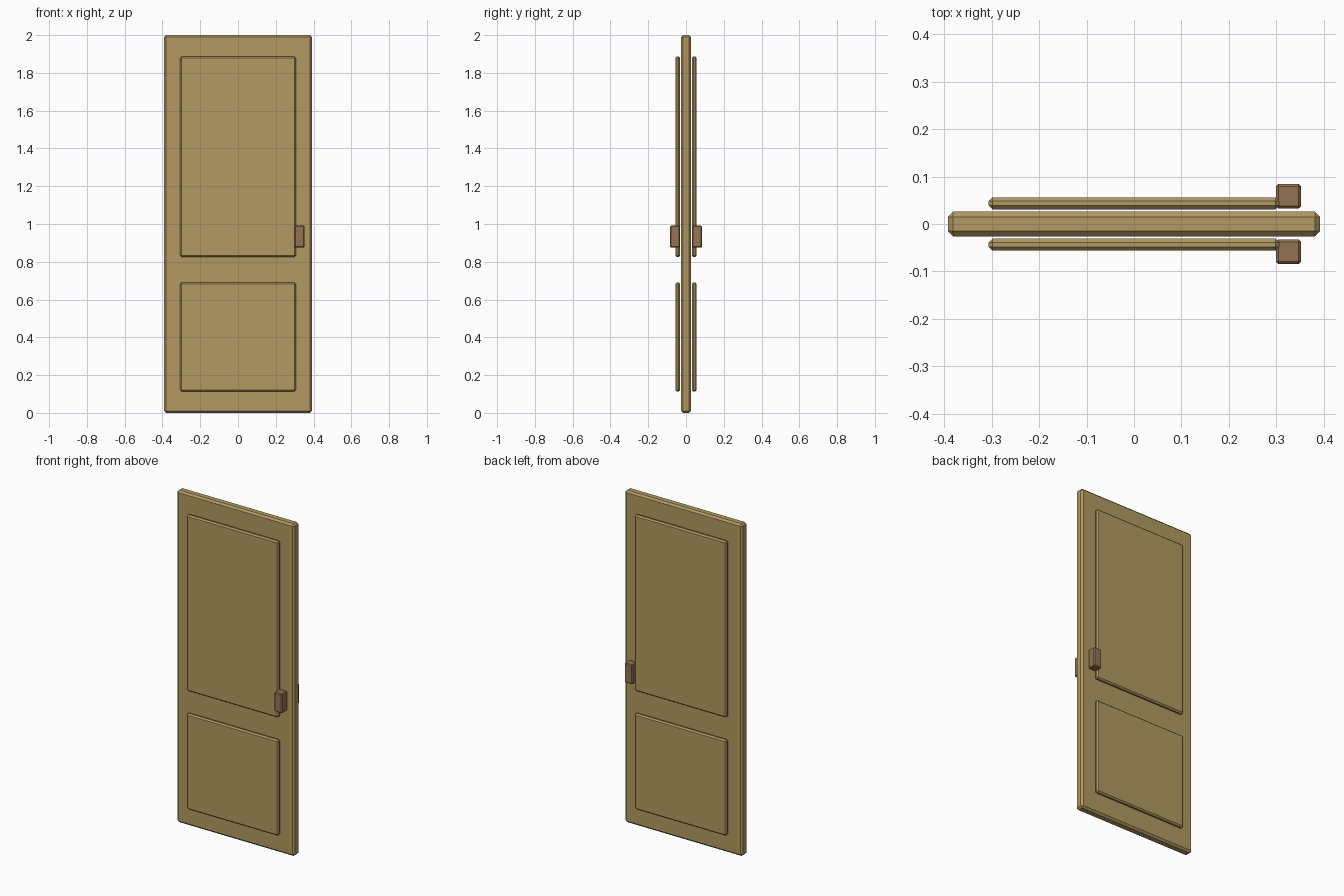
import bpy
import bmesh
from mathutils import Vector

cube = bpy.data.objects.get("Cube")
if cube:
    bpy.data.objects.remove(cube, do_unlink=True)


def material(name, rgb):
    mat = bpy.data.materials.new(name)
    mat.use_nodes = True
    color = (*rgb, 1.0)
    mat.diffuse_color = color
    mat.node_tree.nodes["Principled BSDF"].inputs["Base Color"].default_value = color
    return mat


def bevelled_box(name, low, high, bevel, mat):
    low, high = Vector(low), Vector(high)
    mesh = bpy.data.meshes.new(name)
    bm = bmesh.new()
    bmesh.ops.create_cube(bm, size=1)
    bmesh.ops.scale(bm, vec=high - low, verts=bm.verts)
    bmesh.ops.translate(bm, vec=(low + high) / 2, verts=bm.verts)
    bmesh.ops.bevel(bm, geom=bm.edges[:], offset=bevel, segments=1,
                    affect='EDGES', profile=0.5)
    bm.to_mesh(mesh)
    bm.free()
    mesh.materials.append(mat)
    obj = bpy.data.objects.new(name, mesh)
    bpy.context.collection.objects.link(obj)
    return obj


def on_side(name, side, x, depth, z, bevel, mat):
    """Box lying off one face of the door, mirrored by side (-1 front, 1 back)."""
    y = sorted((side * depth[0], side * depth[1]))
    return bevelled_box(name, (x[0], y[0], z[0]), (x[1], y[1], z[1]), bevel, mat)


wood = material("light wood", (0.445, 0.323, 0.122))
handle_wood = material("brown handle", (0.296, 0.175, 0.085))

# Door slab
bevelled_box("door_slab", (-0.392, -0.026, 0), (0.392, 0.026, 2), 0.011, wood)

# Raised panels and handle on both faces
for label, side in (("front", -1), ("back", 1)):
    on_side(label + "_upper_panel", side, (-0.306, 0.306), (0.031, 0.056),
            (0.825, 1.887), 0.008, wood)
    on_side(label + "_lower_panel", side, (-0.306, 0.306), (0.031, 0.056),
            (0.113, 0.69), 0.008, wood)
    on_side(label + "_handle", side, (0.299, 0.352), (0.033, 0.084),
            (0.875, 0.992), 0.005, handle_wood)
